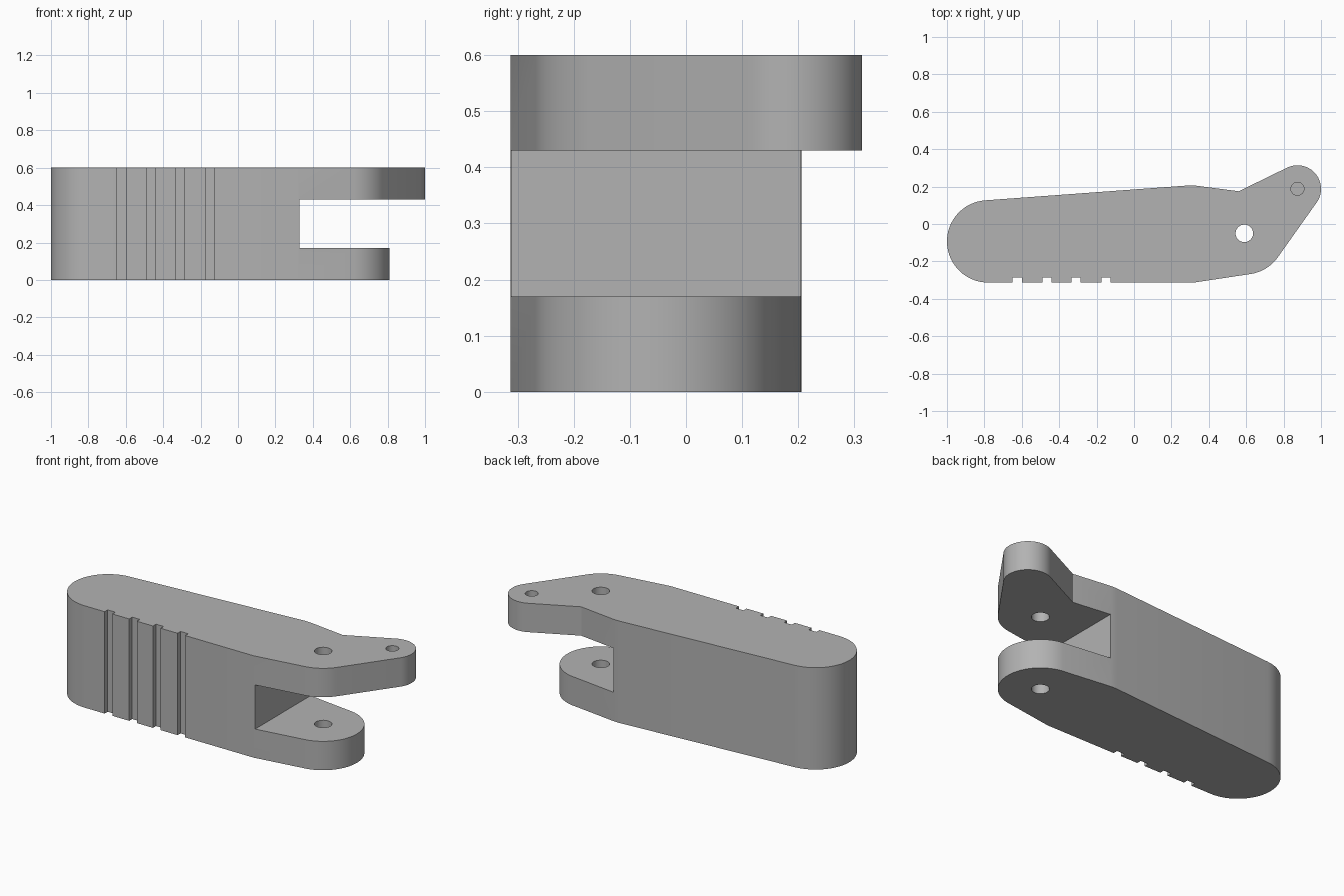
import bpy, bmesh
from math import sin, cos, radians

default = bpy.data.objects.get("Cube")
if default:
    bpy.data.objects.remove(default, do_unlink=True)

grey = bpy.data.materials.new("plain grey")
grey.use_nodes = True
colour = (0.45, 0.45, 0.45, 1)
grey.diffuse_color = colour
grey.node_tree.nodes["Principled BSDF"].inputs["Base Color"].default_value = colour


def arc(centre, radius, start, end, steps=24):
    angles = [radians(start + (end - start) * i / steps) for i in range(steps + 1)]
    return [(centre[0] + radius * cos(a), centre[1] + radius * sin(a)) for a in angles]


def prism(name, outline, bottom, top):
    bm = bmesh.new()
    base = bm.faces.new([bm.verts.new((x, y, bottom)) for x, y in outline])
    grown = bmesh.ops.extrude_face_region(bm, geom=[base])["geom"]
    moved = [v for v in grown if isinstance(v, bmesh.types.BMVert)]
    bmesh.ops.translate(bm, vec=(0, 0, top - bottom), verts=moved)
    bmesh.ops.recalc_face_normals(bm, faces=bm.faces)
    mesh = bpy.data.meshes.new(name)
    bm.to_mesh(mesh)
    bm.free()
    mesh.materials.append(grey)
    obj = bpy.data.objects.new(name, mesh)
    bpy.context.collection.objects.link(obj)
    return obj


HEIGHT, FORK_LOW, FORK_HIGH = 0.6, 0.17, 0.43
FRONT, NOTCH_BACK, NOTCH_WIDTH = -0.313, -0.285, 0.05
heel, pivot, tip = (-0.78, -0.093), (0.59, -0.05), (0.874, 0.188)
elbow = (0.56, 0.175)

# Outline: notched front, pivot curve, tip curve, back, rounded heel
outline = []
for x in (-0.65, -0.49, -0.335, -0.175):
    end = x + NOTCH_WIDTH
    outline += [(x, FRONT), (x, NOTCH_BACK), (end, NOTCH_BACK), (end, FRONT)]
outline.append((0.32, FRONT))
outline += arc(pivot, 0.22, -82.4, -34.5, 14)
outline += arc(tip, 0.126, -34.5, 116.6)
outline += [elbow, (0.33, 0.205), (0.29, 0.206)]
outline += arc(heel, 0.22, 94.2, 270, 32)
link = prism("link_body", outline, 0, HEIGHT)

# Cutters: fork slot, short lower prong, pivot hole and blind tip hole
slot = [(0.33, -1), (1.3, -1), (1.3, 1), (0.33, 1)]
beyond = [elbow] + arc(pivot, 0.22, 82.4, -34.5, 32)
beyond += [(1.3, -0.2), (1.3, 0.6), (0.56, 0.6)]
cutters = [
    prism("fork_slot_cutter", slot, FORK_LOW, FORK_HIGH),
    prism("lower_prong_cutter", beyond, -0.1, 0.3),
    prism("pivot_hole_cutter", arc(pivot, 0.047, 0, 345, 23), -0.1, 0.7),
    prism("tip_hole_cutter", arc(tip, 0.035, 0, 345, 23), 0.51, 0.7),
]
bpy.context.view_layer.objects.active = link
for cutter in cutters:
    cutter.hide_render = True
    mod = link.modifiers.new(cutter.name, "BOOLEAN")
    mod.operation = "DIFFERENCE"
    mod.solver = "EXACT"
    mod.object = cutter
    bpy.ops.object.modifier_apply(modifier=mod.name)
    bpy.data.objects.remove(cutter, do_unlink=True)

# Smooth curved walls, crisp corners
bpy.ops.object.select_all(action="DESELECT")
link.select_set(True)
bpy.ops.object.shade_smooth_by_angle(angle=radians(25))
